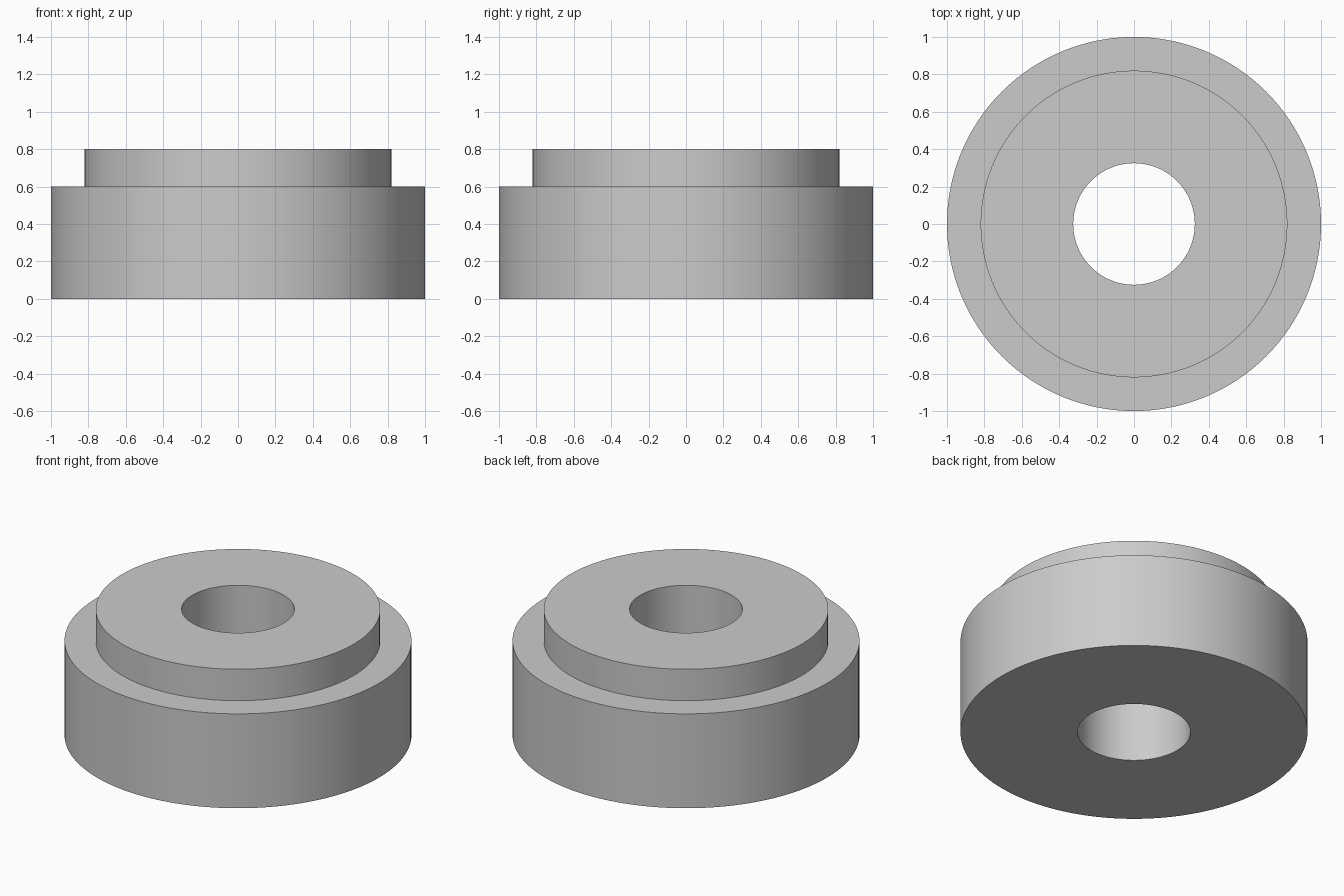
import bpy, bmesh, math

if "Cube" in bpy.data.objects:
    bpy.data.objects.remove(bpy.data.objects["Cube"])

SEGMENTS = 128

grey = bpy.data.materials.new("plain_grey")
grey.diffuse_color = (0.6, 0.6, 0.6, 1.0)
grey.use_nodes = True
grey.node_tree.nodes["Principled BSDF"].inputs["Base Color"].default_value = grey.diffuse_color

# Closed cross-section (radius, height): bore, base, shoulder, raised boss
profile = [(0.325, 0.0), (1.0, 0.0), (1.0, 0.6),
           (0.82, 0.6), (0.82, 0.8), (0.325, 0.8)]

# Spin the section around z into a stepped ring
bm = bmesh.new()
rings = []
for i in range(SEGMENTS):
    a = 2 * math.pi * i / SEGMENTS
    rings.append([bm.verts.new((r * math.cos(a), r * math.sin(a), z)) for r, z in profile])
n = len(profile)
for i in range(SEGMENTS):
    cur, nxt = rings[i], rings[(i + 1) % SEGMENTS]
    for j in range(n):
        k = (j + 1) % n
        bm.faces.new((cur[j], nxt[j], nxt[k], cur[k]))
bmesh.ops.recalc_face_normals(bm, faces=bm.faces)

mesh = bpy.data.meshes.new("stepped_bushing")
bm.to_mesh(mesh)
bm.free()
mesh.materials.append(grey)
bushing = bpy.data.objects.new("stepped_bushing", mesh)
bpy.context.collection.objects.link(bushing)

# Smooth round walls, crisp edges
bpy.context.view_layer.objects.active = bushing
bushing.select_set(True)
bpy.ops.object.shade_smooth_by_angle(angle=math.radians(30))
